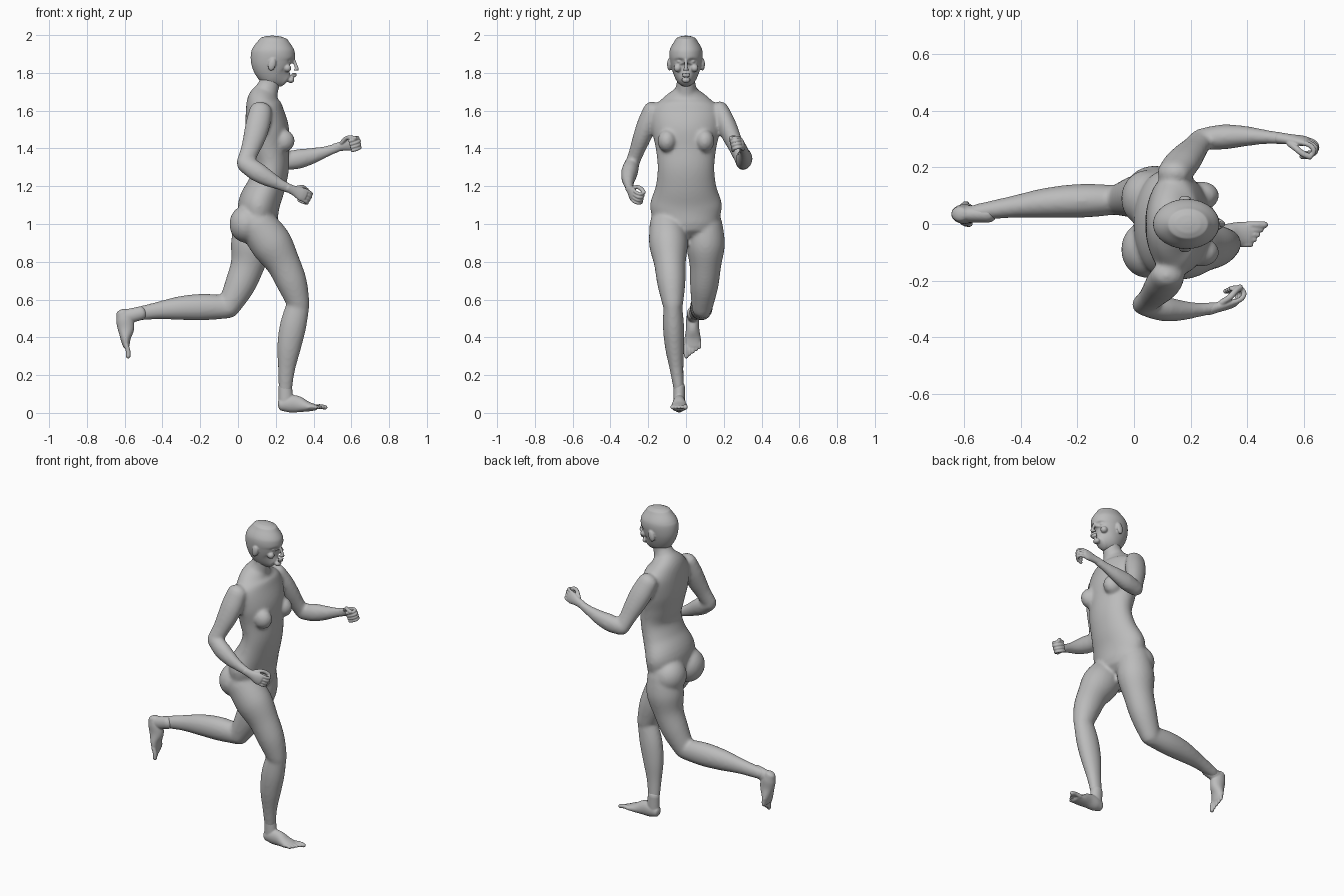
import bpy, bmesh, math
from mathutils import Vector, Matrix

cube = bpy.data.objects.get("Cube")
if cube:
    bpy.data.objects.remove(cube)

shade = (.5, .5, .5, 1)
grey = bpy.data.materials.new("plain_grey")
grey.use_nodes = True
grey.diffuse_color = shade
grey.node_tree.nodes["Principled BSDF"].inputs["Base Color"].default_value = shade

SIDEWAYS = Vector((0, 1, 0))


def spline(rows, steps):
    """Smooth interpolation through rows of position, side radius and depth radius."""
    rows = [(*place, side, depth) for place, side, depth in rows]
    padded = [rows[0], *rows, rows[-1]]
    for before, start, end, after in zip(padded, padded[1:], padded[2:], padded[3:]):
        for step in range(steps):
            t = step / steps
            smooth = t * t * (3 - 2 * t)
            yield [p + (q - p) * smooth + t * (1 - t) * ((1 - t) * (q - o) - t * (r - p)) / 2
                   for o, p, q, r in zip(before, start, end, after)]
    yield rows[-1]


def tube(bm, rows, hint=SIDEWAYS, sides=28, steps=5, cap=1):
    """Loft of ellipses with rounded ends; the side radius follows the hint direction."""
    rows = list(spline(rows, steps))
    places = [Vector(row[:3]) for row in rows]
    last = len(rows) - 1
    sections = []
    for i, (*_, side, depth) in enumerate(rows):
        along = (places[min(i + 1, last)] - places[max(i - 1, 0)]).normalized()
        sections.append((places[i], along, side, depth))
    for end, sign in ((0, -1), (-1, 1)):
        place, along, side, depth = sections[end]
        reach = min(side, depth) * cap * sign
        dome = [(place + along * reach * math.sin(angle), along, side * math.cos(angle), depth * math.cos(angle))
                for angle in (.5, 1, 1.4)]
        sections = dome[::-1] + sections if sign < 0 else sections + dome
    rings = []
    for place, along, side, depth in sections:
        across = (hint - along * hint.dot(along)).normalized()
        out = across.cross(along)
        angles = [math.tau * k / sides for k in range(sides)]
        rings.append([bm.verts.new(place + across * side * math.cos(angle) + out * depth * math.sin(angle))
                      for angle in angles])
    for lower, upper in zip(rings, rings[1:]):
        for k in range(sides):
            after = (k + 1) % sides
            bm.faces.new((lower[k], lower[after], upper[after], upper[k]))
    bm.faces.new(rings[0][::-1])
    bm.faces.new(rings[-1])


def upright(bm, profile, **options):
    """Horizontal sections given by height, back, front and half width."""
    tube(bm, [(Vector(((back + front) / 2, 0, height)), width, (front - back) / 2)
              for height, back, front, width in profile], **options)


def limb(bm, start, end, radii, flat, bow):
    """Muscled limb between two joints, radii evenly spaced, bowed in the middle."""
    start, end, bow = Vector(start), Vector(end), Vector(bow)
    rows = []
    for i, radius in enumerate(radii):
        t = i / (len(radii) - 1)
        rows.append((start.lerp(end, t) + bow * math.sin(math.pi * t), radius * flat, radius))
    tube(bm, rows)


def ball(bm, centre, radii, tilt=0):
    matrix = Matrix.Translation(centre) @ Matrix.Rotation(tilt, 4, 'Y') @ Matrix.Diagonal((*radii, 1))
    bmesh.ops.create_icosphere(bm, subdivisions=4, radius=1, matrix=matrix)


def finish(bm, name, voxel, smoothing):
    """Fuse the overlapping volumes into one smooth skin."""
    bmesh.ops.recalc_face_normals(bm, faces=bm.faces)
    mesh = bpy.data.meshes.new(name)
    bm.to_mesh(mesh)
    bm.free()
    mesh.materials.append(grey)
    part = bpy.data.objects.new(name, mesh)
    bpy.context.collection.objects.link(part)
    bpy.context.view_layer.objects.active = part
    fuse = part.modifiers.new("fuse", 'REMESH')
    fuse.mode, fuse.voxel_size, fuse.use_smooth_shade = 'VOXEL', voxel, True
    soften = part.modifiers.new("soften", 'SMOOTH')
    soften.factor, soften.iterations = .5, smoothing
    for modifier in (fuse.name, soften.name):
        bpy.ops.object.modifier_apply(modifier=modifier)


# Torso and neck
bm = bmesh.new()
upright(bm, [(1, .01, .21, .17), (1.1, 0, .22, .19), (1.2, .05, .25, .16), (1.3, .08, .27, .15),
             (1.4, .06, .27, .16), (1.5, .04, .27, .18), (1.6, .04, .24, .18),
             (1.66, .05, .22, .13), (1.71, .09, .21, .06)], sides=48, cap=.8)
upright(bm, [(1.64, .08, .2, .06), (1.74, .11, .22, .05), (1.82, .13, .24, .05)])
for side in (-1, 1):
    ball(bm, (.24, side * .1, 1.44), (.06, .05, .06), .4)
    ball(bm, (.045, side * .09, 1), (.09, .1, .1))

# Arms and legs, joint by joint
upper_arm = (.06, .065, .06, .05, .045)
forearm = (.045, .052, .043, .03, .024)
thigh = (.1, .11, .09, .08, .06)
calf = (.06, .07, .063, .045, .034)
right_elbow, left_elbow = (.035, -.285, 1.32), (.24, .3, 1.33)
right_wrist, left_wrist = (.29, -.295, 1.18), (.54, .3, 1.41)
right_knee, left_knee = (.32, -.07, .58), (-.05, .085, .56)
right_ankle, left_ankle = (.25, -.036, .11), (-.56, .04, .52)
limb(bm, (.12, -.18, 1.6), right_elbow, upper_arm, .8, (.01, 0, 0))
limb(bm, (.14, .18, 1.6), left_elbow, upper_arm, .8, (0, 0, 0))
limb(bm, right_elbow, right_wrist, forearm, .85, (0, -.015, -.01))
limb(bm, left_elbow, left_wrist, forearm, .85, (0, .01, -.01))
limb(bm, (.1, -.1, 1), right_knee, thigh, .93, (.03, 0, 0))
limb(bm, (.08, .1, 1), left_knee, thigh, .93, (.035, .01, 0))
limb(bm, right_knee, right_ankle, calf, .8, (-.015, -.007, 0))
limb(bm, left_knee, left_ankle, calf, .85, (0, .012, .015))
finish(bm, "body", .009, 8)

# Head
bm = bmesh.new()
upright(bm, [(1.76, .2, .29, .035), (1.8, .11, .3, .066), (1.86, .07, .3, .084),
             (1.92, .075, .3, .086), (1.97, .11, .27, .06)], sides=72, steps=12, cap=.45)
for side in (-1, 1):
    # Eye socket pressed in, with a shallow eye set in it
    socket = Vector((.285, side * .034, 1.862))
    for vert in bm.verts:
        gap = vert.co - socket
        vert.co.x -= .014 * math.exp(-(gap.x / .04) ** 2 - (gap.y / .018) ** 2 - (gap.z / .012) ** 2)
    ball(bm, (.265, side * .034, 1.861), (.016, .016, .011))
    # Ear, cheek and nostril
    ball(bm, (.18, side * .088, 1.845), (.02, .012, .034), .25)
    ball(bm, (.262, side * .045, 1.825), (.02, .02, .02))
    ball(bm, (.304, side * .01, 1.817), (.01, .008, .007))
# Nose, lips and chin
upright(bm, [(1.868, .288, .304, .008), (1.82, .303, .323, .01)], sides=16)
for height, width in ((1.795, .023), (1.784, .02)):
    ball(bm, (.298, 0, height), (.013, width, .006))
ball(bm, (.28, 0, 1.762), (.018, .022, .016))
finish(bm, "head", .0045, 3)


def placer(origin, axes):
    """Turn distances along the axes of a hand or foot into a position."""
    return lambda *steps: Vector(origin) + sum((axis * step for axis, step in zip(axes, steps)), Vector())


# Hands: axes point forward, to the thumb side and out of the palm
def hand(name, wrist, forward, up, side):
    forward = Vector(forward).normalized()
    up = Vector(up)
    up = (up - forward * up.dot(forward)).normalized()
    palm = forward.cross(up) * side
    at = placer(wrist, (forward, up, palm))
    bm = bmesh.new()
    tube(bm, [(at(-.03), .023, .02), (at(.01), .026, .018), (at(.05), .036, .017), (at(.07), .035, .014)], up)
    for finger in range(4):
        height = .028 - .018 * finger
        length = .045 - .003 * abs(finger - 1)
        curl = [math.pi * k / 5 for k in range(6)]
        tube(bm, [(at(.065 + length * math.sin(a), height, .025 - .025 * math.cos(a)), .009, .009)
                  for a in curl], up, sides=14)
    thumb = (at(.015, .02, .01), at(.045, .04, .02), at(.07, .042, .035), at(.095, .035, .045))
    tube(bm, [(place, .011, .011) for place in thumb], palm, sides=14)
    finish(bm, name, .0035, 2)


hand("right_hand", right_wrist, (.85, .22, -.4), (.2, .15, 1), -1)
hand("left_hand", left_wrist, (1, -.12, .25), (0, -.25, 1), 1)


# Feet: axes point forward, to the big toe side and up the instep
def foot(name, heel, forward, side):
    forward = Vector(forward).normalized()
    inner = SIDEWAYS * side
    instep = Vector((-forward.z, 0, forward.x))
    at = placer(heel, (forward, inner, instep))
    bm = bmesh.new()
    sole = [(.022, .042, .027, .032), (.06, .048, .034, .045), (.11, .046, .035, .044),
            (.16, .034, .043, .028), (.205, .029, .044, .016)]
    tube(bm, [(at(along, 0, height), width, depth) for along, height, width, depth in sole], inner, cap=.6)
    tube(bm, [(at(.045, 0, .14), .03, .036), (at(.05, 0, .05), .03, .04)], inner)
    for toe in range(5):
        radius = .009 if toe else .0125
        across = .033 - .0175 * toe
        path = (at(.195 - .007 * toe, across, .03), at(.228 - .01 * toe, across, .034),
                at(.256 - .012 * toe, across, .029))
        tube(bm, [(place, radius, radius) for place in path], inner, sides=14)
    finish(bm, name, .0045, 3)


foot("right_foot", (.205, -.036, 0), (1, 0, 0), 1)
foot("left_foot", (-.66, .035, .545), (.2, 0, -1), -1)
